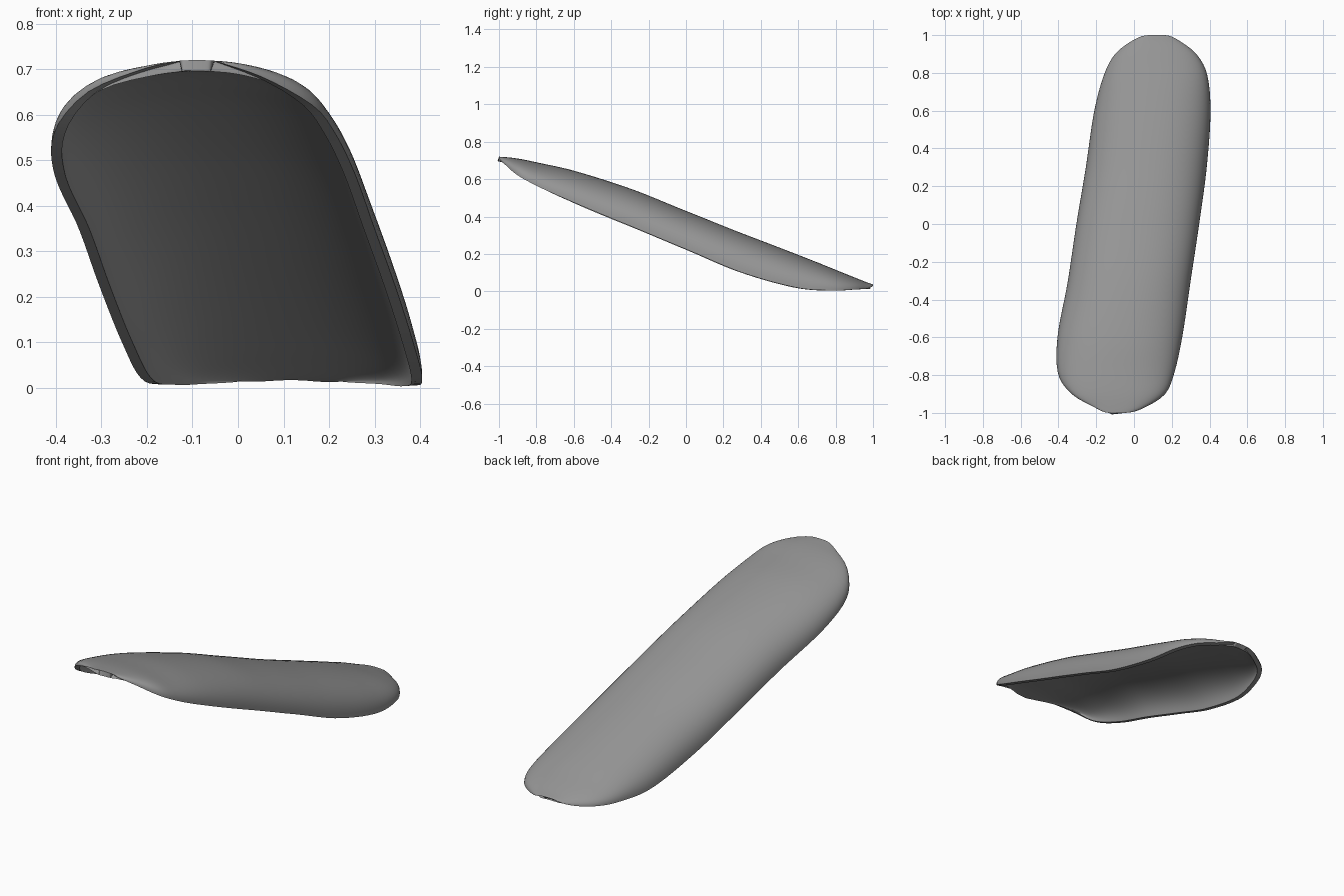
import bpy
import bmesh
from math import acos, cos, sin, pi, copysign

cube = bpy.data.objects.get("Cube")
if cube:
    bpy.data.objects.remove(cube, do_unlink=True)

# Key sections: y, low-x edge, high-x edge, low-x rim z, high-x rim z, crest z
KEYS = [
    (-1, -.13, -.05, .718, .718, .72),
    (-.97, -.21, .06, .70, .68, .718),
    (-.9, -.33, .165, .65, .62, .71),
    (-.8, -.40, .21, .57, .565, .69),
    (-.6, -.405, .255, .475, .475, .645),
    (-.3, -.35, .30, .35, .35, .55),
    (0, -.305, .345, .225, .225, .43),
    (.3, -.255, .385, .10, .10, .31),
    (.6, -.21, .405, .018, .018, .195),
    (.8, -.155, .385, .008, .005, .115),
    (.9, -.10, .33, .01, .01, .075),
    (.97, -.01, .24, .015, .015, .047),
    (1, .08, .16, .033, .033, .035),
]
ROWS, COLS, POWER = 56, 40, 0.9
PARAM = [acos(-k[0]) for k in KEYS]


def section(t):
    """Smoothly interpolate the key sections at angle t."""
    i = max(j for j in range(len(KEYS) - 1) if PARAM[j] <= t + 1e-9)
    span = PARAM[i + 1] - PARAM[i]
    u = (t - PARAM[i]) / span

    def slope(j, c):
        a, b = max(j - 1, 0), min(j + 1, len(KEYS) - 1)
        return (KEYS[b][c] - KEYS[a][c]) / (PARAM[b] - PARAM[a]) * span

    h = u * u * (3 - 2 * u)
    return [KEYS[i][c] * (1 - h) + KEYS[i + 1][c] * h
            + slope(i, c) * u * (1 - u) ** 2 - slope(i + 1, c) * u * u * (1 - u)
            for c in range(1, 6)]


# Arched shell lofted along y
bm = bmesh.new()
grid = []
for r in range(ROWS + 1):
    t = pi * r / ROWS
    x0, x1, z0, z1, crest = section(t)
    row = []
    for c in range(COLS + 1):
        a = pi * c / COLS
        s = -copysign(abs(cos(a)) ** POWER, cos(a))
        rise = max(sin(a), 0) ** POWER
        f = (s + 1) / 2
        rim = z0 + (z1 - z0) * f
        row.append(bm.verts.new((x0 + (x1 - x0) * f, -cos(t), rim + (crest - rim) * rise)))
    grid.append(row)
for a, b in zip(grid, grid[1:]):
    for c in range(COLS):
        bm.faces.new((a[c], a[c + 1], b[c + 1], b[c]))
bm.normal_update()
mesh = bpy.data.meshes.new("curved_shell")
bm.to_mesh(mesh)
bm.free()
shell = bpy.data.objects.new("curved_shell", mesh)
bpy.context.collection.objects.link(shell)

# Plain grey finish
grey = bpy.data.materials.new("mid_grey")
grey.use_nodes = True
grey.diffuse_color = (.3, .3, .3, 1)
grey.node_tree.nodes["Principled BSDF"].inputs["Base Color"].default_value = (.3, .3, .3, 1)
mesh.materials.append(grey)

# Wall thickness and smooth shading with a crisp lip
wall = shell.modifiers.new("wall", "SOLIDIFY")
wall.thickness = .024
wall.offset = -1
bpy.context.view_layer.objects.active = shell
shell.select_set(True)
bpy.ops.object.modifier_apply(modifier=wall.name)
bpy.ops.object.shade_smooth_by_angle(angle=pi / 5)
